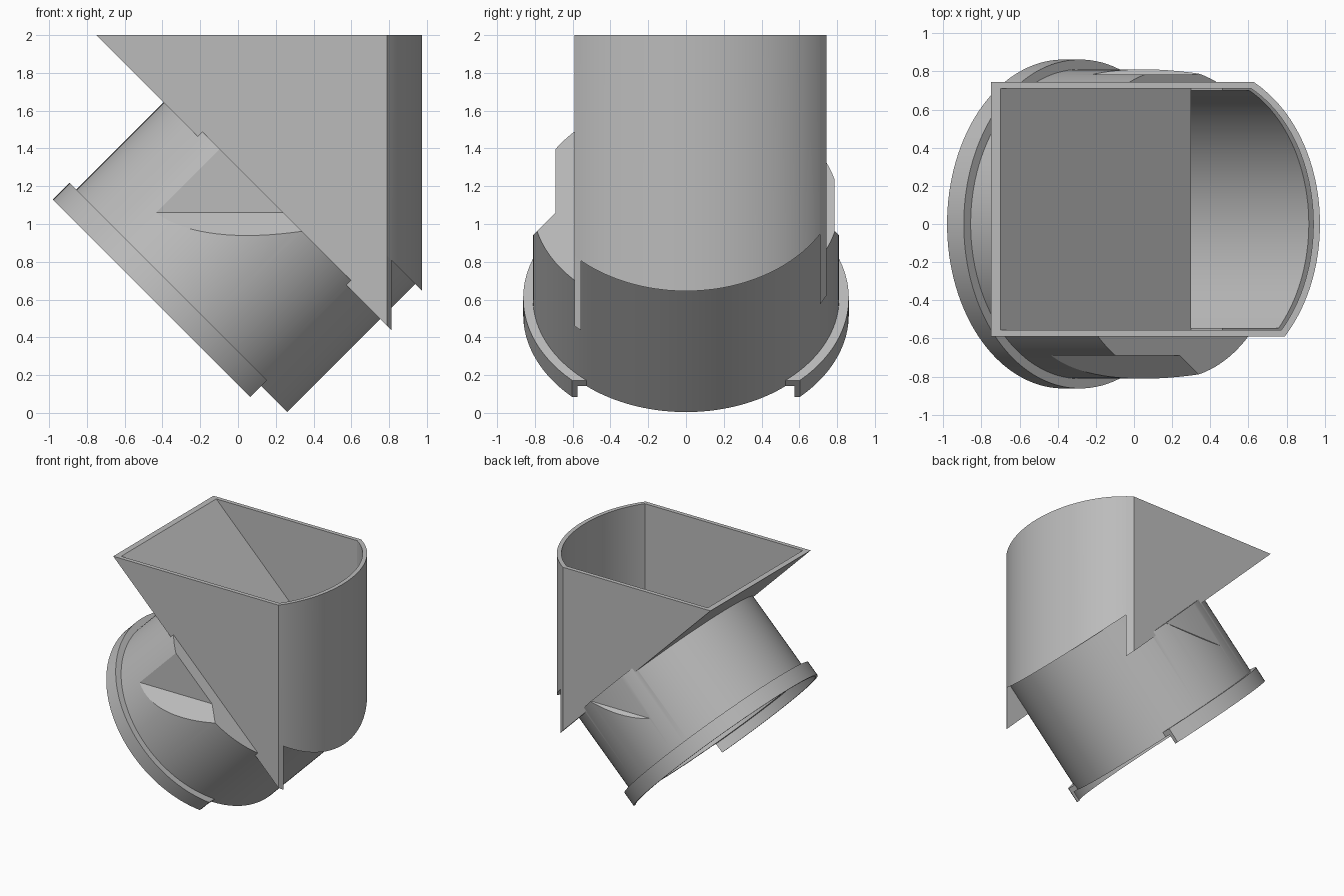
import bpy, bmesh, math
from mathutils import Matrix, Vector

if "Cube" in bpy.data.objects:
    bpy.data.objects.remove(bpy.data.objects["Cube"], do_unlink=True)

grey = bpy.data.materials.new("plain grey")
grey.use_nodes = True
grey.diffuse_color = (0.5, 0.5, 0.5, 1)
grey.node_tree.nodes["Principled BSDF"].inputs["Base Color"].default_value = (0.5, 0.5, 0.5, 1)

TILT = Matrix.Rotation(math.radians(45), 4, 'Y')   # pipe frame: local z is the pipe axis
WALL = 0.035
AXIS = -0.63                                       # pipe centre along the sloped plane
FRONT, BACK = -0.59, 0.745                         # outer faces of the side plates


def finish(name, bm):
    bmesh.ops.recalc_face_normals(bm, faces=bm.faces)
    me = bpy.data.meshes.new(name)
    bm.to_mesh(me)
    bm.free()
    me.materials.append(grey)
    ob = bpy.data.objects.new(name, me)
    bpy.context.collection.objects.link(ob)
    return ob


def loft(name, a, b):
    """Solid between two matching outlines."""
    bm = bmesh.new()
    va, vb = ([bm.verts.new(p) for p in ring] for ring in (a, b))
    bm.faces.new(va)
    bm.faces.new(vb)
    n = len(va)
    for i in range(n):
        j = (i + 1) % n
        bm.faces.new((va[i], va[j], vb[j], vb[i]))
    return finish(name, bm)


def box(name, u, y, v):
    """Box in the tilted pipe frame, given as ranges."""
    rings = [[TILT @ Vector((a, b, h)) for a, b in
              ((u[0], y[0]), (u[1], y[0]), (u[1], y[1]), (u[0], y[1]))] for h in v]
    return loft(name, *rings)


def cylinder(name, r, v0, v1):
    n = 128
    rings = [[TILT @ Vector((AXIS + r * math.cos(math.tau * i / n),
                             r * math.sin(math.tau * i / n), h))
              for i in range(n)] for h in (v0, v1)]
    return loft(name, *rings)


def subtract(ob, *cutters):
    bpy.context.view_layer.objects.active = ob
    for c in cutters:
        m = ob.modifiers.new("cut", 'BOOLEAN')
        m.operation, m.solver, m.object = 'DIFFERENCE', 'EXACT', c
        bpy.ops.object.modifier_apply(modifier=m.name)
        bpy.data.objects.remove(c, do_unlink=True)


def flat_cut(side, y, z, t):
    """Cutter for the flattened pipe side with a sloped ledge below it."""
    y, z = y - t, z - 0.41 * t
    prof = [(y, 2.5), (y, z), (y + 0.5, z - 0.5), (y + 0.5, 2.5)]
    return loft("cutter", *[[(x, side * a, b) for a, b in prof] for x in (-2, 2)])


def shape_cuts(t):
    """Everything trimmed from the pipe outside; t shifts it inward for the bore."""
    return [box("cutter", (-3, 2), (-2, FRONT + 0.01 + t), (0.92 - t, 2)),
            box("cutter", (-3, 2), (BACK - 0.01 - t, 2), (0.92 - t, 2)),
            flat_cut(-1, 0.69, 1.06, t),
            flat_cut(1, 0.785, 0.965, t)]


# Side plates: triangles with their long edge on the slope
def side_plate(name, y_out, x_out, y_in, x_in):
    loft(name, *[[(-0.75, y, 2), (x, y, 2), (x, y, 1.25 - x)]
                 for y, x in ((y_out, x_out), (y_in, x_in))])


side_plate("front_plate", FRONT, 0.79, FRONT + WALL, 0.813)
side_plate("back_plate", BACK, 0.627, BACK - WALL, 0.675)

# Sloped floor of the hopper, stopping at the pipe opening
floor = [(-0.75, 2), (-0.70, 2), (0.30, 1.0), (0.275, 0.975)]
loft("sloped_floor", *[[(x, y, z) for x, z in floor]
                       for y in (FRONT + WALL, BACK - WALL)])

# Curved end wall: part of an ellipse, cut off parallel to the slope
def arc(rx, ry, y0, y1, n=48):
    a0, a1 = math.asin(y0 / ry), math.asin(y1 / ry)
    angles = [a0 + (a1 - a0) * i / n for i in range(n + 1)]
    return [(0.366 + rx * math.cos(a), ry * math.sin(a)) for a in angles]


outline = (arc(0.609, 0.822, FRONT, BACK)
           + arc(0.574, 0.787, FRONT + WALL, BACK - WALL)[::-1])
curved = loft("curved_wall", [(x, y, 1.62 - x) for x, y in outline],
              [(x, y, 2) for x, y in outline])

# Round pipe, square to the slope
pipe = cylinder("pipe", 0.811, 0.187, 1.15)
subtract(pipe, *shape_cuts(0),
         box("cutter", (-3, -0.495), (FRONT + 0.02, BACK - 0.02), (0.9, 2)))
bore = cylinder("bore", 0.811 - WALL, 0.0, 1.4)
subtract(bore, *shape_cuts(WALL))
subtract(pipe, bore)

# Collar around the pipe mouth, open on its low side
collar = cylinder("collar", 0.862, 0.106, 0.23)
subtract(collar, cylinder("cutter", 0.842, 0.0, 0.187),
         cylinder("cutter", 0.795, 0.1, 0.4),
         box("cutter", (-0.014, 1), (-2, 2), (-1, 1)))

# Smooth the round parts, keeping edges sharp
for ob in (curved, pipe, collar):
    bpy.ops.object.select_all(action='DESELECT')
    ob.select_set(True)
    bpy.context.view_layer.objects.active = ob
    bpy.ops.object.shade_smooth_by_angle(angle=math.radians(25))
